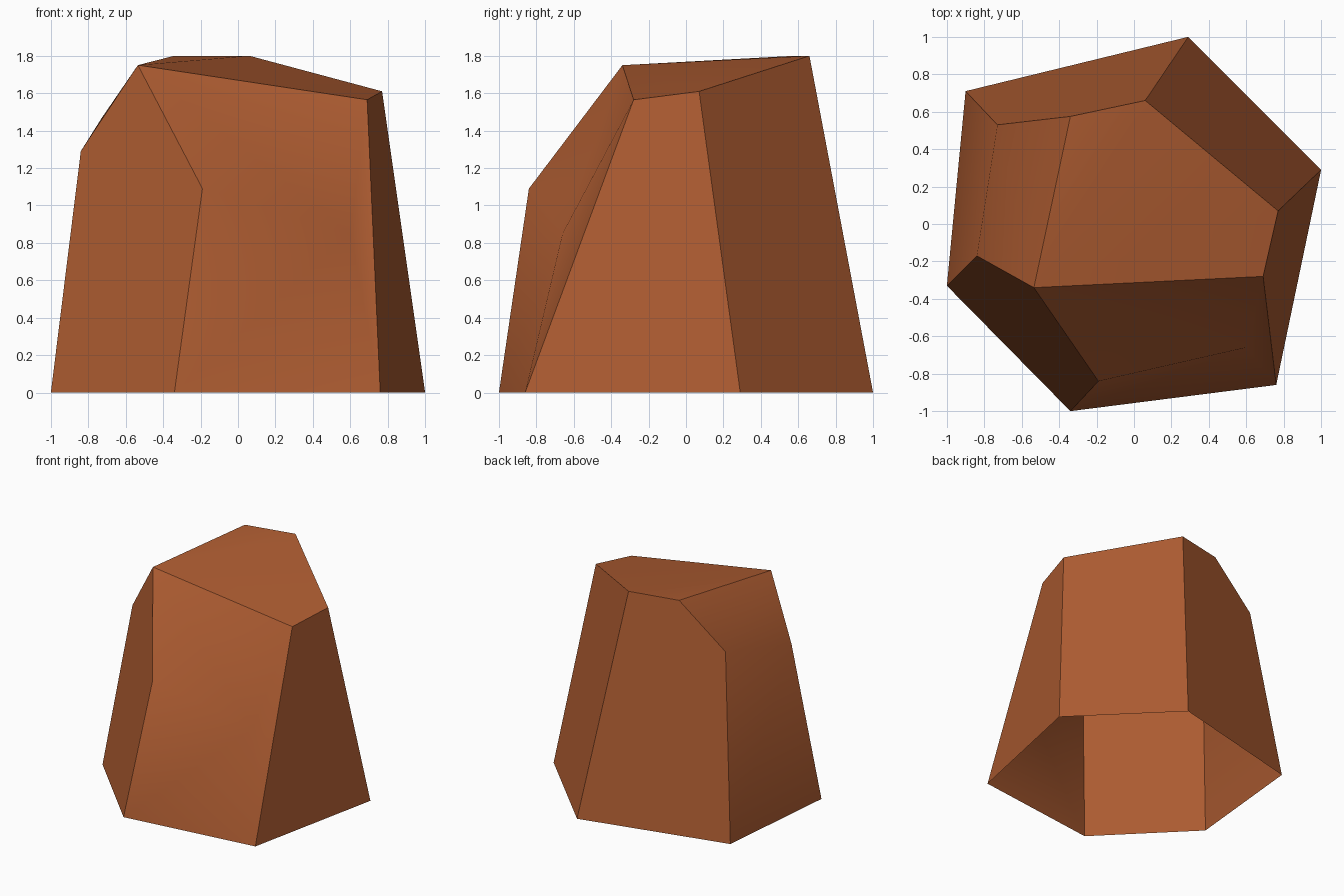
import bpy, bmesh

if "Cube" in bpy.data.objects:
    bpy.data.objects.remove(bpy.data.objects["Cube"])

# Corner points: base ring A-F, shoulder points L M Q, front bulge P, top ring 1-5
pts = {
    'A': (-1, -.33, 0), 'B': (-.34, -1, 0), 'C': (.76, -.86, 0),
    'D': (1, .29, 0), 'E': (.29, 1, 0), 'F': (-.9, .71, 0),
    'L': (-.84, -.17, 1.29), 'M': (-.73, .53, 1.465), 'Q': (-.19, -.84, 1.09),
    'P': (.6, -.66, .85),
    '1': (-.535, -.34, 1.75), '2': (.69, -.28, 1.565), '3': (.77, .07, 1.61),
    '4': (.06, .66, 1.8), '5': (-.34, .575, 1.8),
}

# Facets of the rock; each group is shaded as one surface, bottom is open
groups = [
    ['1234', '145'],                         # top
    ['BCP', 'C2P', '21P', '1QP', 'QBP'],     # front
    ['ABQ1L'],                               # front left
    ['FALM', 'ML15'],                        # left
    ['EFM54'],                               # back
    ['DE43'],                                # back right
    ['CD32'],                                # right
]

bm = bmesh.new()
verts = {k: bm.verts.new(p) for k, p in pts.items()}
group_of = {}
for g, names in enumerate(groups):
    for n in names:
        f = bm.faces.new([verts[c] for c in n])
        f.smooth = True
        group_of[f] = g

# Crisp edges between groups
for e in bm.edges:
    e.smooth = len({group_of[f] for f in e.link_faces}) == 1

mesh = bpy.data.meshes.new("rock")
bm.to_mesh(mesh)
bm.free()
rock = bpy.data.objects.new("rock", mesh)
bpy.context.collection.objects.link(rock)

# Reddish brown stone
mat = bpy.data.materials.new("reddish brown")
mat.diffuse_color = (.42, .107, .031, 1)
mat.use_nodes = True
mat.node_tree.nodes["Principled BSDF"].inputs["Base Color"].default_value = mat.diffuse_color
mesh.materials.append(mat)
